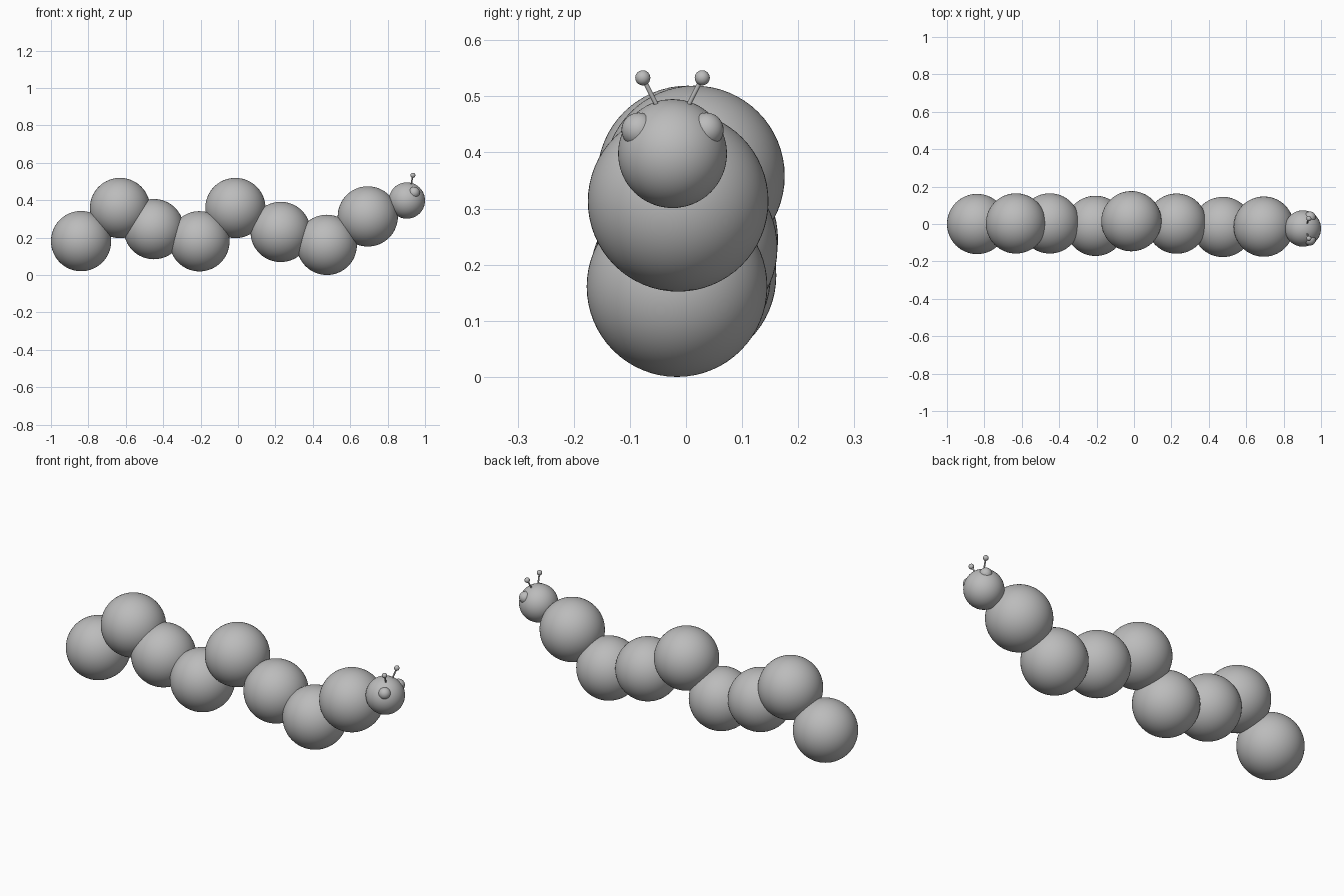
import bpy
from mathutils import Vector

if "Cube" in bpy.data.objects:
    bpy.data.objects.remove(bpy.data.objects["Cube"], do_unlink=True)

grey = bpy.data.materials.new("plain grey")
grey.use_nodes = True
colour = (0.5, 0.5, 0.5, 1)
grey.diffuse_color = colour
grey.node_tree.nodes["Principled BSDF"].inputs["Base Color"].default_value = colour


def finish(name):
    ob = bpy.context.object
    ob.name = name
    ob.data.materials.append(grey)
    bpy.ops.object.shade_smooth_by_angle()
    return ob


def ball(name, centre, radius, segments=64):
    bpy.ops.mesh.primitive_uv_sphere_add(
        segments=segments, ring_count=segments // 2, radius=radius, location=centre)
    return finish(name)


def rod(name, start, end, radius):
    start, end = Vector(start), Vector(end)
    axis = end - start
    bpy.ops.mesh.primitive_cylinder_add(
        vertices=16, radius=radius, depth=axis.length, location=(start + end) / 2,
        rotation=axis.to_track_quat("Z", "Y").to_euler())
    return finish(name)


# Body: equal overlapping balls, from tail to neck
BODY_RADIUS = 0.161
body = [
    (-0.839, 0.0, 0.181), (-0.631, 0.003, 0.358), (-0.45, 0.003, 0.245),
    (-0.206, -0.01, 0.18), (-0.014, 0.015, 0.358), (0.228, 0.002, 0.23),
    (0.475, -0.016, 0.161), (0.694, -0.014, 0.313),
]
for i, centre in enumerate(body):
    ball(f"body_segment_{i + 1}", centre, BODY_RADIUS)

# Head, looking along +x
head = Vector((0.903, -0.024, 0.398))
ball("head", head, 0.097)

# Eyes and feelers, mirrored across the head
for label, side in (("left", 1), ("right", -1)):
    ball(f"{label}_eye", head + Vector((0.038, side * 0.06, 0.042)), 0.031, 32)
    base = head + Vector((0.022, side * 0.025, 0.08))
    tip = head + Vector((0.032, side * 0.053, 0.135))
    rod(f"{label}_feeler", base, tip, 0.004)
    ball(f"{label}_feeler_tip", tip, 0.0135, 24)
